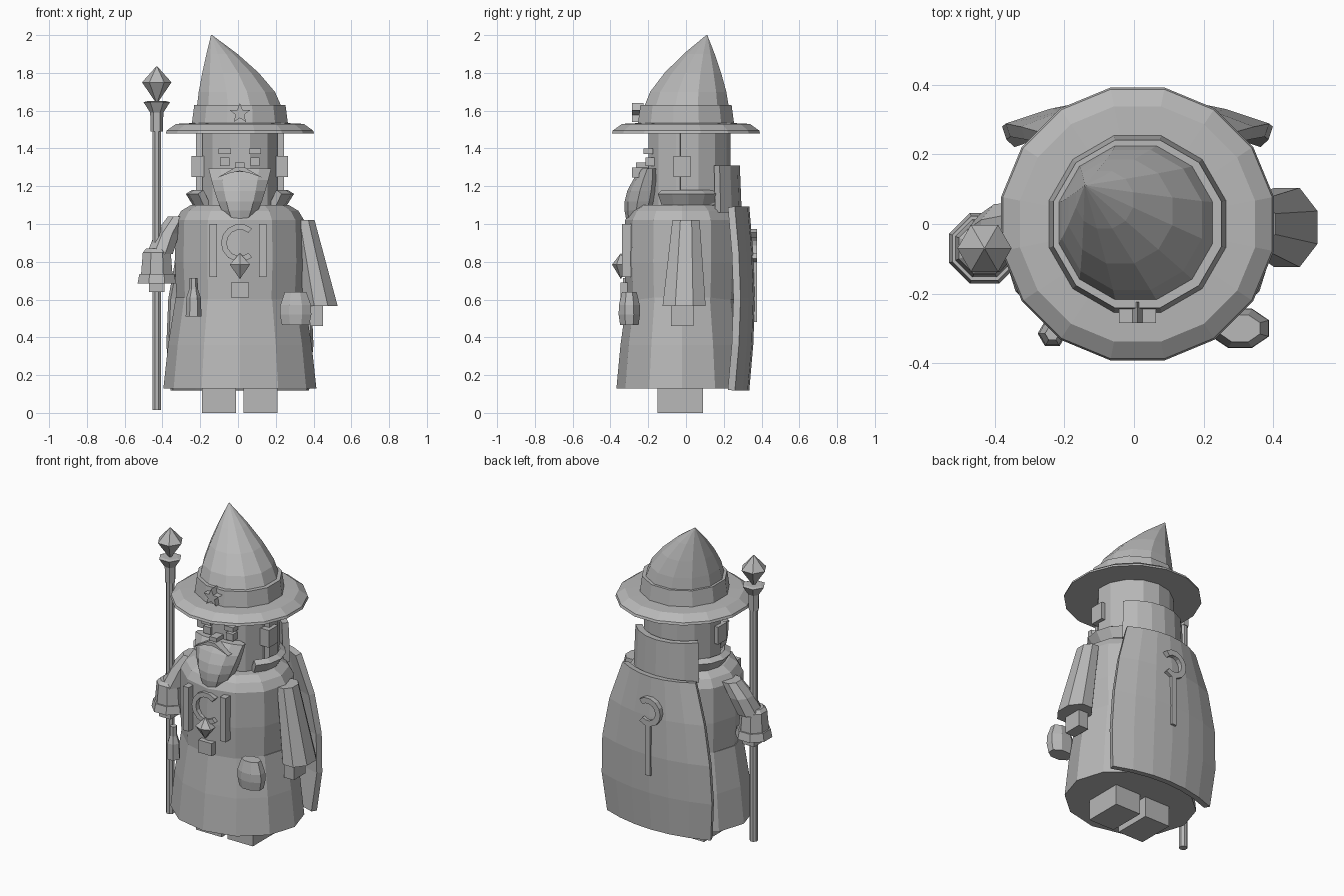
import bpy, bmesh
from math import sin, cos, pi, radians

cube = bpy.data.objects.get("Cube")
if cube:
    bpy.data.objects.remove(cube)

GREY = (.48, .48, .48, 1)
material = bpy.data.materials.new("plain grey")
material.use_nodes = True
material.diffuse_color = GREY
material.node_tree.nodes["Principled BSDF"].inputs["Base Color"].default_value = GREY

MIDDLE = .01  # centre line of the figure
SIDES = (("left", 1), ("right", -1))


def finish(name, bm):
    bmesh.ops.remove_doubles(bm, verts=bm.verts, dist=.0005)
    bmesh.ops.recalc_face_normals(bm, faces=bm.faces)
    mesh = bpy.data.meshes.new(name)
    bm.to_mesh(mesh)
    bm.free()
    mesh.materials.append(material)
    obj = bpy.data.objects.new(name, mesh)
    bpy.context.collection.objects.link(obj)
    return obj


def skin(name, rows, solid=True):
    """Join rows of points; a solid has closed rows and two end caps."""
    bm = bmesh.new()
    rows = [[bm.verts.new(point) for point in row] for row in rows]
    for lower, upper in zip(rows, rows[1:]):
        for i in range(len(lower) - (not solid)):
            j = (i + 1) % len(lower)
            bm.faces.new((lower[i], lower[j], upper[j], upper[i]))
    if solid:
        bm.faces.new(rows[0])
        bm.faces.new(rows[-1])
    return finish(name, bm)


def loft(name, centres, radii, sides=8, stretch=1, turn=.5):
    """Solid through level rings; stretch widens the rings in y."""
    angles = [2 * pi * (i + turn) / sides for i in range(sides)]
    return skin(name, [[(x + r * sin(a), y - r * stretch * cos(a), z) for a in angles]
                       for (x, y, z), r in zip(centres, radii)])


def turned(name, x, y, heights, radii, sides=8, stretch=1, turn=.5):
    return loft(name, [(x, y, z) for z in heights], radii, sides, stretch, turn)


def box(name, centre, size):
    bm = bmesh.new()
    bmesh.ops.create_cube(bm, size=1)
    bmesh.ops.scale(bm, vec=size, verts=bm.verts)
    bmesh.ops.translate(bm, vec=centre, verts=bm.verts)
    return finish(name, bm)


def plate(name, outline, front, depth):
    """Outline in x and z, given depth towards the back."""
    return skin(name, [[(x, y, z) for x, z in outline] for y in (front, front + depth)])


def sheet(name, rows, thickness=.04):
    obj = skin(name, rows, solid=False)
    solidify = obj.modifiers.new("thickness", "SOLIDIFY")
    solidify.thickness = thickness
    solidify.offset = 0
    return obj


def back_arc(name, heights, radii, spread, squash=1, steps=8):
    """Curved sheet around the back, spread degrees to either side."""
    angles = [radians(spread) * (2 * i / steps - 1) for i in range(steps + 1)]
    return sheet(name, [[(MIDDLE + r * sin(a), r * squash * cos(a), z) for a in angles]
                        for z, r in zip(heights, radii)])


def crescent(name, height, outer, width, front, depth):
    """Open ring with its gap on the left."""
    angles = [radians(50 + 26 * i) for i in range(11)]
    rim = [(outer, a) for a in angles] + [(outer - width, a) for a in reversed(angles)]
    return plate(name, [(MIDDLE + r * cos(a), height + r * sin(a)) for r, a in rim], front, depth)


# Robe
turned("robe_skirt", MIDDLE, -.02, (.13, .36, .61), (.405, .38, .34), 12, .86, turn=0)
turned("robe_top", MIDDLE, -.02, (.6, .8, 1.02, 1.07, 1.1), (.335, .345, .34, .31, .26),
       12, .89, turn=0)

# Head and hair
turned("head", MIDDLE, 0, (1.08, 1.5), (.205, .205), 12)
back_arc("hair", (1.1, 1.5), (.215, .215), 98)

# Paired parts
for side, s in SIDES:
    box(side + "_foot", (MIDDLE + s * .11, -.03, .07), (.18, .24, .14))
    box(side + "_ear", (MIDDLE + s * .22, -.02, 1.305), (.07, .09, .11))
    box(side + "_eye", (MIDDLE + s * .08, -.19, 1.33), (.05, .05, .045))
    box(side + "_brow", (MIDDLE + s * .08, -.2, 1.385), (.065, .05, .03))
    box(side + "_chest_bar", (s * .13, -.3, .86), (.04, .08, .28))
    curl = ((0, 1.28), (.05, 1.27), (.12, 1.245), (.05, 1.285), (.025, 1.3), (0, 1.3))
    plate(side + "_moustache", [(MIDDLE + s * x, z) for x, z in curl], -.285, .08)

# Nose and beard
box("nose", (MIDDLE, -.22, 1.3), (.05, .09, .05))
beard_steps = [(i / 6) ** 1.3 for i in range(7)]
beard_rows = []
for t in beard_steps:
    half_width = .03 + .145 * t ** .5
    half_depth = .1 * sin(pi * (.2 + .65 * t))
    beard_rows.append([(MIDDLE + half_width * sin(a), .06 * t - .25 - half_depth * cos(a), 1 + .295 * t)
                       for a in [2 * pi * i / 10 for i in range(10)]])
skin("beard", beard_rows)

# Hat
turned("hat_brim", MIDDLE, 0, (1.48, 1.495, 1.53, 1.535), (.4, .395, .345, .24), 16)
turned("hat_band", MIDDLE, 0, (1.52, 1.63, 1.63), (.265, .25, .22), 12)
hat_steps = [i / 4 for i in range(5)]
loft("hat_cone", [(MIDDLE - .15 * t ** 1.6, .11 * t ** 1.6, 1.6 + .4 * t) for t in hat_steps],
     [.235 * (1 - t ** 1.5) + .003 for t in hat_steps], 12)
star = [(.024 if i % 2 else .056, pi * i / 5) for i in range(10)]
plate("hat_star", [(MIDDLE + r * sin(a), 1.585 + r * cos(a)) for r, a in star], -.285, .06)

# Collar and cape
back_arc("collar", (1.09, 1.17), (.22, .27), 130, squash=.8, steps=12)
back_arc("cape_collar", (1.06, 1.31), (.275, .265), 52, steps=6)
cape_rows = []
for t in [i / 4 for i in range(5)]:
    half_width = .36 + .16 * t - .27 * t * t
    cape_rows.append([(MIDDLE + half_width * u, .315 + .03 * sin(pi * t) - .075 * u * u, .12 + .97 * t)
                      for u in [i / 3 - 1 for i in range(7)]])
sheet("cape", cape_rows)
crescent("cape_crescent", .885, .09, .035, front=.33, depth=.045)
box("cape_emblem_stem", (MIDDLE, .35, .65), (.035, .05, .34))

# Chest trim
crescent("chest_crescent", .9, .1, .03, front=-.34, depth=.06)
turned("pendant", MIDDLE, -.345, (.71, .785, .845), (.001, .062, .001), 6, .75, turn=0)
box("buckle", (MIDDLE, -.31, .65), (.095, .075, .08))

# Belt items
turned("pouch", .305, -.3, (.465, .52, .57, .64), (.078, .09, .088, .062), 8, .68)
turned("bottle", -.235, -.315, (.51, .61, .655, .715), (.042, .038, .023, .021), 6)

# Left arm hanging
loft("left_sleeve", [(.35, 0, 1.02), (.44, -.01, .565)], (.06, .095), stretch=1.3)
box("left_hand", (.415, -.02, .53), (.07, .12, .14))

# Right arm around the staff
staff_x, staff_y = -.43, -.07
loft("right_upper_sleeve", [(-.32, 0, 1.04), (-.375, -.02, .95), (-.415, -.055, .84)],
     (.055, .07, .075), stretch=1.2)
turned("right_forearm", staff_x, staff_y, (.735, .85, .87), (.09, .08, .06))
turned("right_cuff", staff_x, staff_y, (.685, .735), (.11, .1))
box("right_hand", (staff_x, staff_y, .69), (.08, .11, .1))

# Staff with socket and gem
turned("staff", staff_x, staff_y, (.015, 1.52), (.025, .025))
turned("staff_socket", staff_x, staff_y, (1.49, 1.59, 1.645, 1.65), (.032, .035, .07, .05), 6)
turned("staff_gem", staff_x, staff_y, (1.64, 1.75, 1.835), (.003, .078, .002), 6)
